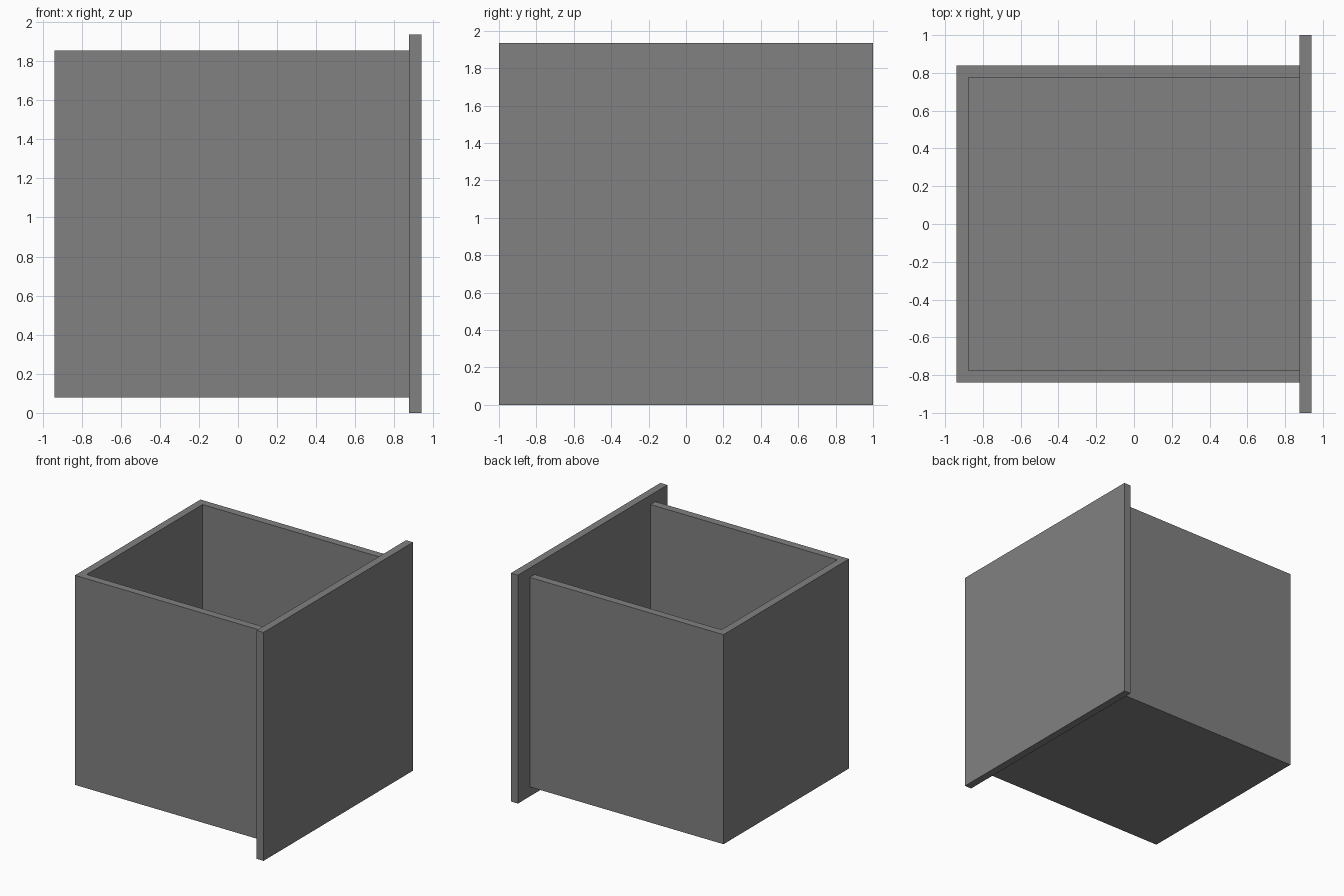
import bpy

cube = bpy.data.objects.get("Cube")
if cube:
    bpy.data.objects.remove(cube, do_unlink=True)

# One plain grey for the whole drawer
grey = bpy.data.materials.new("mid_grey")
grey.use_nodes = True
colour = (0.22, 0.22, 0.22, 1)
grey.diffuse_color = colour
grey.node_tree.nodes["Principled BSDF"].inputs["Base Color"].default_value = colour


def board(name, low, high):
    """Add a flat board spanning two opposite corners."""
    centre = [(a + b) / 2 for a, b in zip(low, high)]
    bpy.ops.mesh.primitive_cube_add(size=1, location=centre)
    obj = bpy.context.object
    obj.name = name
    obj.scale = [b - a for a, b in zip(low, high)]
    bpy.ops.object.transform_apply(location=False, rotation=False, scale=True)
    obj.data.materials.append(grey)
    return obj


thick = 0.065
end = 0.94              # outer x of the face panel and back wall
inner = end - thick     # where the box meets the face panel
half = 0.84             # half width of the box
base, rim = 0.08, 1.855
floor = base + thick

# Oversized face panel
board("face_panel", (inner, -1, 0), (end, 1, 1.935))

# Open box: floor, end wall and two side walls
board("box_floor", (-end, -half, base), (inner, half, floor))
board("end_wall", (-end, thick - half, floor), (-inner, half - thick, rim))
for name, side in (("left_wall", 1), ("right_wall", -1)):
    y = sorted((side * half, side * (half - thick)))
    board(name, (-end, y[0], floor), (inner, y[1], rim))
